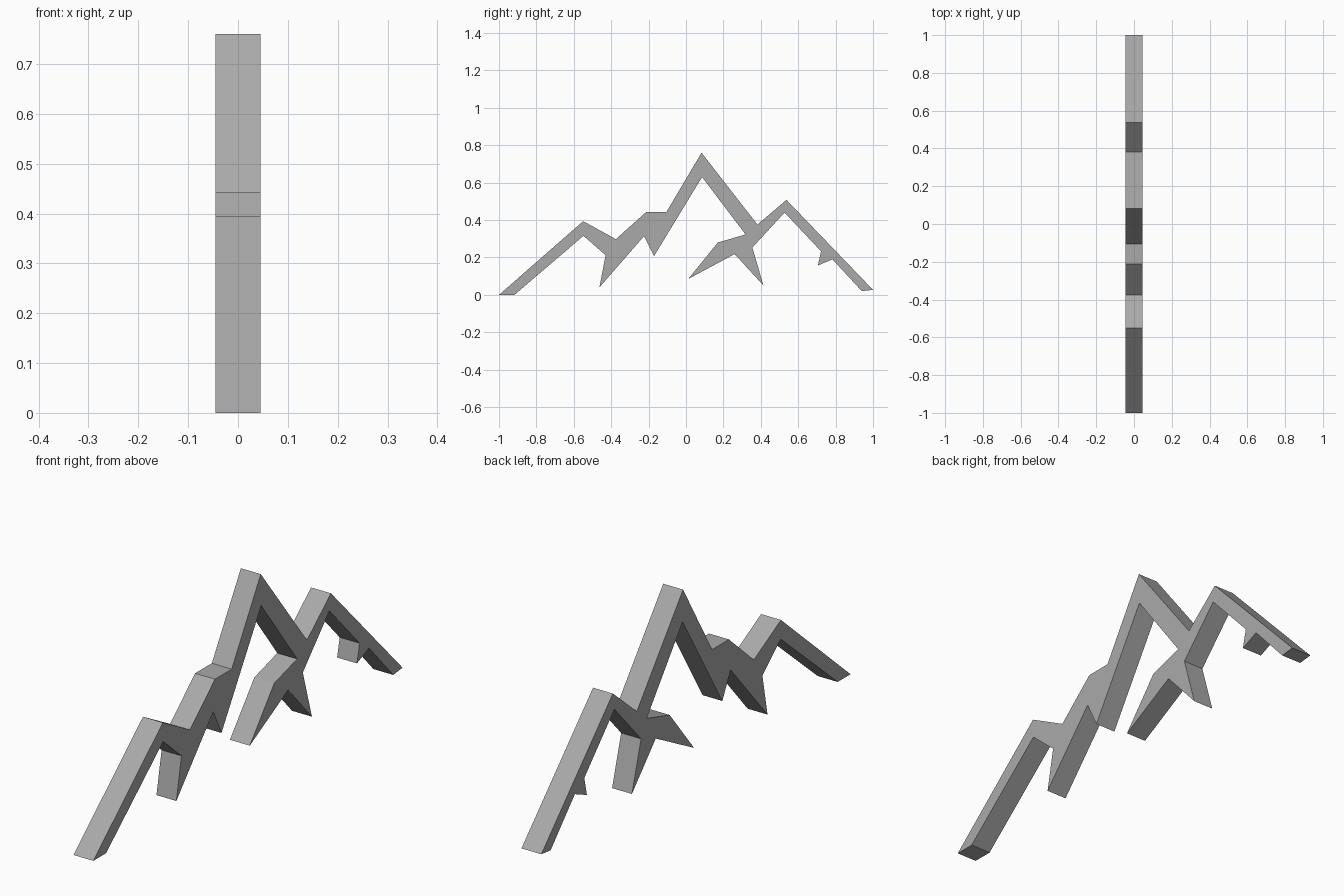
import bpy
import bmesh

cube = bpy.data.objects.get("Cube")
if cube:
    bpy.data.objects.remove(cube, do_unlink=True)

HALF_DEPTH = 0.045

# Upper skyline of the range, as (y, z), from front foot to back foot
skyline = [
    (-1, 0), (-.55, .394), (-.375, .298), (-.213, .443), (-.105, .443),
    (.083, .76), (.382, .376), (.537, .508), (1, .027),
]

# Underside of the back peak, with its small spur
back_slope = [(.94, .02), (.783, .19), (.705, .157), (.722, .233), (.527, .44)]

# Forked spurs hanging in the valley behind the main peak
valley_fork = [(.355, .253), (.414, .05), (.26, .218), (.012, .085), (.17, .28), (.318, .323)]

# Underside of the main peak and the front peak
front_slope = [
    (.086, .63), (-.171, .207), (-.224, .314), (-.463, .04),
    (-.43, .212), (-.548, .316), (-.917, 0),
]


def make_material(name, colour):
    material = bpy.data.materials.new(name)
    material.use_nodes = True
    material.diffuse_color = colour
    shader = next(n for n in material.node_tree.nodes if n.type == "BSDF_PRINCIPLED")
    shader.inputs["Base Color"].default_value = colour
    return material


def extrude_profile(name, outline, half_depth, material):
    """Turn a closed (y, z) outline into a flat-sided slab centred on x = 0."""
    bm = bmesh.new()
    corners = [bm.verts.new((-half_depth, y, z)) for y, z in outline]
    side = bm.faces.new(corners)
    result = bmesh.ops.extrude_face_region(bm, geom=[side], use_keep_orig=True)
    moved = [v for v in result["geom"] if isinstance(v, bmesh.types.BMVert)]
    bmesh.ops.translate(bm, verts=moved, vec=(2 * half_depth, 0, 0))
    bmesh.ops.recalc_face_normals(bm, faces=bm.faces)
    # The sides are strongly concave, so split them into clean triangles
    sides = [f for f in bm.faces if len(f.verts) > 4]
    bmesh.ops.triangulate(bm, faces=sides)
    mesh = bpy.data.meshes.new(name)
    bm.to_mesh(mesh)
    bm.free()
    mesh.materials.append(material)
    obj = bpy.data.objects.new(name, mesh)
    bpy.context.collection.objects.link(obj)
    return obj


grey = make_material("plain_grey", (.4, .4, .4, 1))
outline = skyline + back_slope + valley_fork + front_slope
extrude_profile("mountain_range", outline, HALF_DEPTH, grey)
